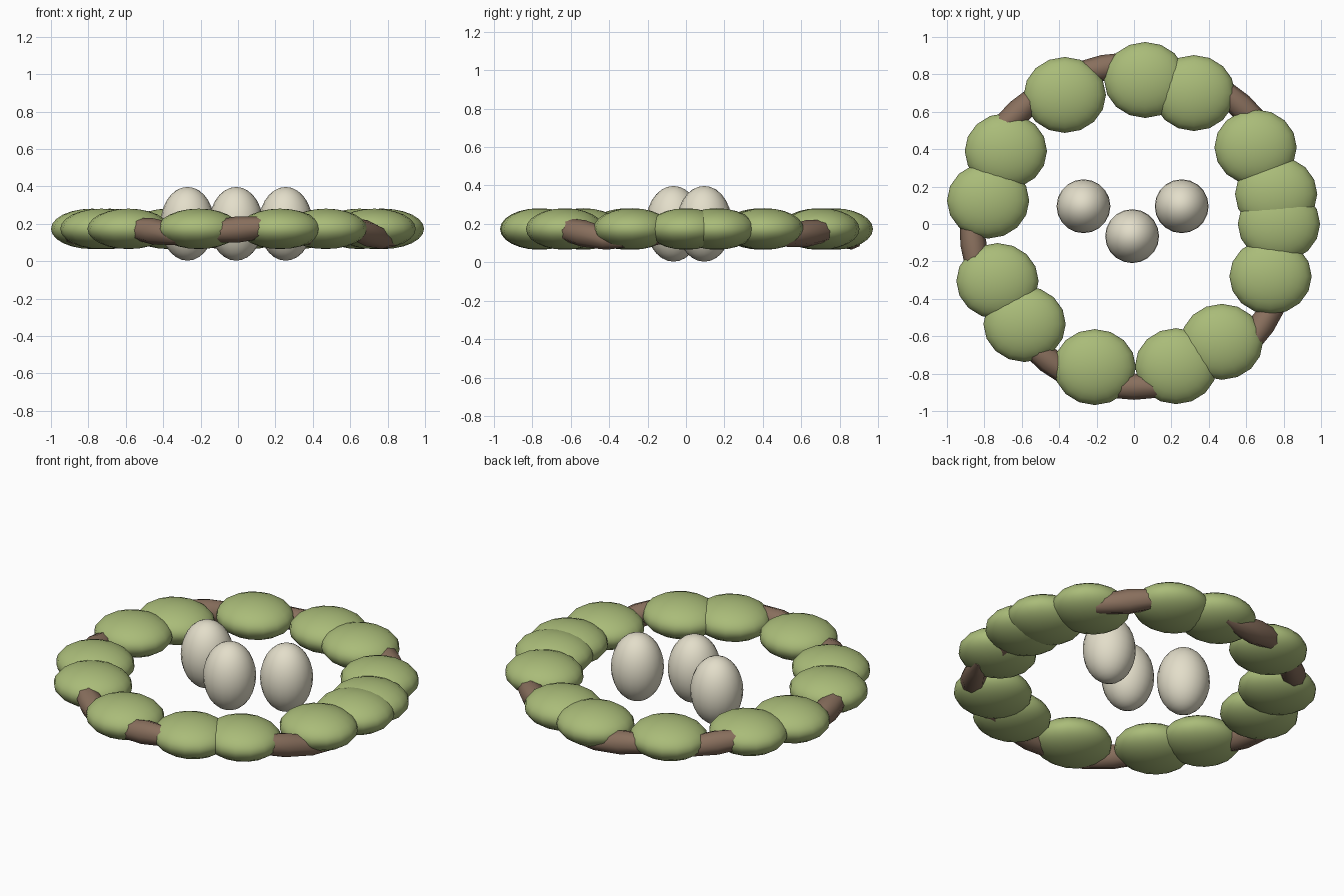
import bpy, math
from mathutils import Vector

if "Cube" in bpy.data.objects:
    bpy.data.objects.remove(bpy.data.objects["Cube"])


def material(name, rgb):
    m = bpy.data.materials.new(name)
    m.diffuse_color = (*rgb, 1)
    m.use_nodes = True
    m.node_tree.nodes["Principled BSDF"].inputs["Base Color"].default_value = m.diffuse_color
    return m


MOSS = material("moss_green", (0.40, 0.50, 0.19))
BARK = material("bark_brown", (0.25, 0.16, 0.11))
SHELL = material("egg_cream", (0.77, 0.73, 0.59))


def ellipsoid(name, loc, size, mat, segs, rings):
    bpy.ops.mesh.primitive_uv_sphere_add(segments=segs, ring_count=rings, location=loc)
    o = bpy.context.object
    o.name, o.scale = name, size
    o.data.materials.append(mat)
    bpy.ops.object.shade_smooth()
    return o


def twig(name, a, b, r):
    """Spindle-shaped stick with blunt tapered tips, from a to b."""
    a, b = Vector(a), Vector(b)
    profile = [(-0.5, 0.35), (-0.3, 0.8), (0, 1), (0.3, 0.8), (0.5, 0.35)]
    n = 8
    verts = [(r * k * math.cos(math.tau * i / n), r * k * math.sin(math.tau * i / n), t * (b - a).length)
             for t, k in profile for i in range(n)]
    faces = [(j * n + i, j * n + (i + 1) % n, (j + 1) * n + (i + 1) % n, (j + 1) * n + i)
             for j in range(len(profile) - 1) for i in range(n)]
    faces += [tuple(reversed(range(n))), tuple(range(len(verts) - n, len(verts)))]
    me = bpy.data.meshes.new(name)
    me.from_pydata(verts, [], faces)
    me.materials.append(BARK)
    o = bpy.data.objects.new(name, me)
    bpy.context.collection.objects.link(o)
    o.location = (a + b) / 2
    o.rotation_mode = 'QUATERNION'
    o.rotation_quaternion = (b - a).to_track_quat('Z', 'Y')
    bpy.ops.object.select_all(action='DESELECT')
    o.select_set(True)
    bpy.context.view_layer.objects.active = o
    bpy.ops.object.shade_smooth_by_angle(angle=math.radians(50))


# Eggs
for i, (x, y) in enumerate([(-0.27, 0.095), (0.255, 0.095), (-0.01, -0.065)]):
    ellipsoid(f"egg_{i + 1}", (x, y, 0.2), (0.144, 0.144, 0.197), SHELL, 20, 14)

# Moss pads around the rim
pads = [(-0.37, 0.69), (0.06, 0.77), (0.32, 0.70), (0.65, 0.41), (0.76, 0.16), (0.775, 0.0), (0.73, -0.28),
        (0.47, -0.63), (0.225, -0.76), (-0.21, -0.765), (-0.585, -0.535), (-0.73, -0.305),
        (-0.78, 0.125), (-0.685, 0.39)]
for i, (x, y) in enumerate(pads):
    ellipsoid(f"moss_pad_{i + 1}", (x, y, 0.173), (0.22, 0.203, 0.108), MOSS, 16, 12)

# Twigs woven round the ring: angle, radius, skew in plan, rise, centre height
twigs = [(15, 0.80, 0, 0.05, 0.15), (48, 0.85, 0, 0.05, 0.15), (76, 0.83, 6, -0.10, 0.17),
         (101, 0.85, 0, 0.06, 0.14), (136, 0.86, -4, 0.06, 0.17), (160, 0.83, 5, -0.10, 0.17),
         (187, 0.865, 0, 0.05, 0.16), (211, 0.83, 5, 0.08, 0.17), (238, 0.86, -6, -0.06, 0.16),
         (270, 0.87, 0, 0.04, 0.17), (297, 0.83, -5, 0.10, 0.16), (322, 0.87, 4, -0.10, 0.15),
         (345, 0.80, 0, 0.05, 0.15)]
for i, (ang, rad, skew, rise, z) in enumerate(twigs):
    t = math.radians(ang)
    d = Vector((-math.sin(t + math.radians(skew)), math.cos(t + math.radians(skew)), 0)) * 0.26
    d.z = rise / 2
    c = Vector((rad * math.cos(t), rad * math.sin(t), z))
    twig(f"twig_{i + 1}", c - d, c + d, 0.07)
